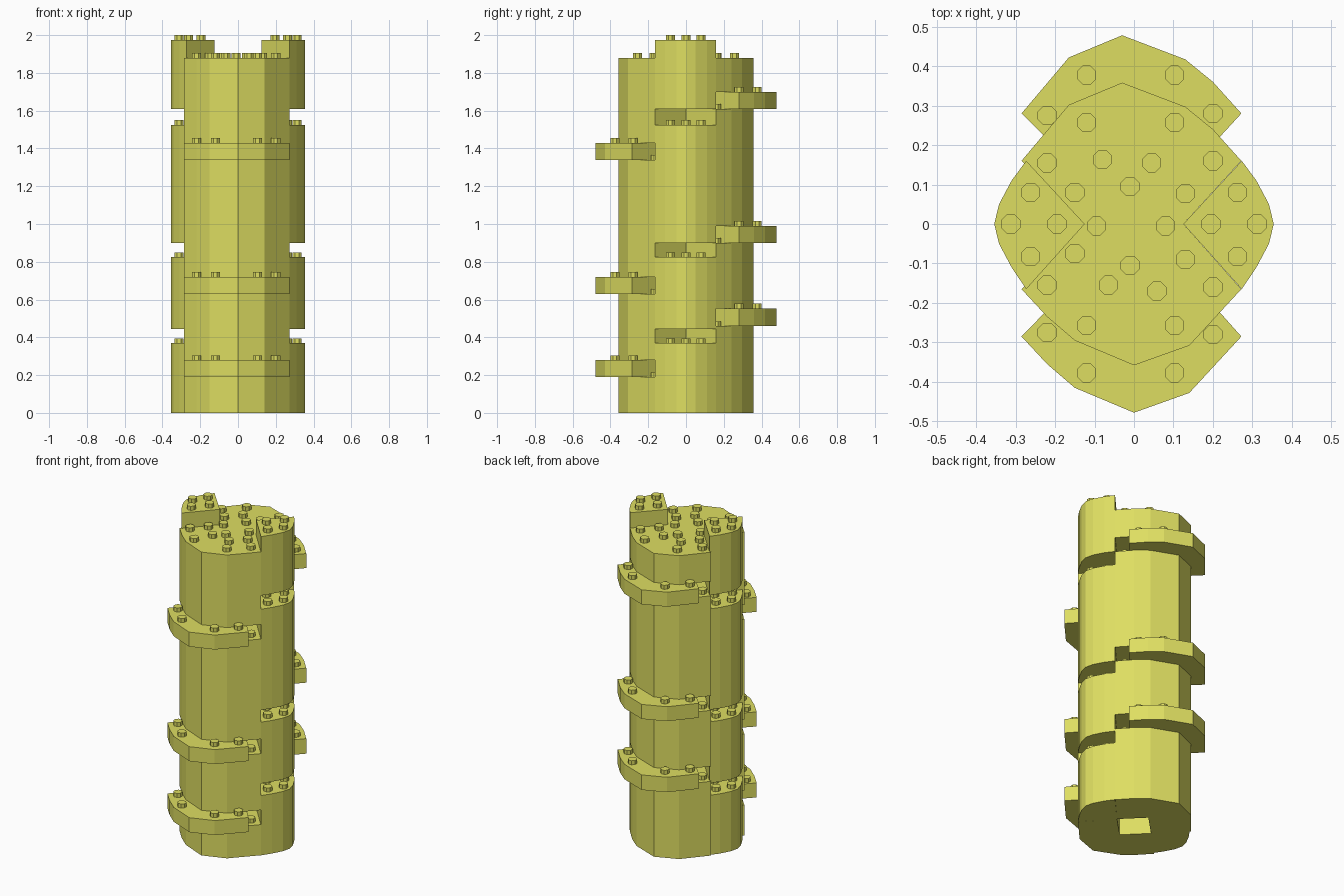
import bpy, bmesh, math

if "Cube" in bpy.data.objects:
    bpy.data.objects.remove(bpy.data.objects["Cube"])

yellow = bpy.data.materials.new("yellow")
yellow.diffuse_color = (0.73, 0.73, 0.12, 1)
yellow.use_nodes = True
yellow.node_tree.nodes["Principled BSDF"].inputs["Base Color"].default_value = yellow.diffuse_color


def finish(name, bm):
    bmesh.ops.recalc_face_normals(bm, faces=bm.faces)
    me = bpy.data.meshes.new(name)
    bm.to_mesh(me)
    bm.free()
    me.materials.append(yellow)
    ob = bpy.data.objects.new(name, me)
    bpy.context.collection.objects.link(ob)


def prism(bm, outline, z0, z1, dy=0.0):
    """Extrude a flat outline from z0 to z1, moved sideways by dy."""
    f = bm.faces.new([bm.verts.new((x, y + dy, z0)) for x, y in outline])
    ext = bmesh.ops.extrude_face_region(bm, geom=[f], use_keep_orig=True)
    top = [g for g in ext["geom"] if isinstance(g, bmesh.types.BMVert)]
    bmesh.ops.translate(bm, verts=top, vec=(0, 0, z1 - z0))


def studs(bm, points, z, dy=0.0):
    """Small eight-sided pegs on a surface at height z."""
    r = 0.026
    for x, y in points:
        ring = [(x + r * math.cos(math.pi * (k + .5) / 4),
                 y + r * math.sin(math.pi * (k + .5) / 4)) for k in range(8)]
        prism(bm, ring, z, z + 0.025, dy)


TOP, SIDE_TOP, SHIFT, TIP = 1.88, 1.975, 0.12, 0.125

# Quarter-wedge outlines around a diamond-shaped hollow
hollow = [(TIP, 0), (0, -TIP), (-TIP, 0)]
front = hollow + [(-.285, -.165), (-.22, -.235), (-.15, -.295), (0, -.358),
                  (.14, -.308), (.272, -.165)]
back = [(x, -y) for x, y in hollow] + [(-.285, .16), (-.165, .302), (-.03, .358),
                                      (.13, .297), (.20, .24), (.272, .16)]
side = [(TIP, 0), (.273, -.165), (.31, -.11), (.342, -.05), (.354, 0),
        (.342, .05), (.31, .11), (.273, .16)]

# Front and back halves: layers pushed outwards form the protruding ledges
outer_studs = [(-.12, .257), (.103, .257), (-.22, .155), (.20, .16)]
for name, shape, sgn, ledges in (
        ("front", front, -1, [(.19, .28), (.63, .72), (1.34, 1.43)]),
        ("back", back, 1, [(.46, .553), (.90, .99), (1.61, 1.70)])):
    pegs = [(x, sgn * y) for x, y in outer_studs]
    body, ledge, peg = bmesh.new(), bmesh.new(), bmesh.new()
    z = 0.0
    for lo, hi in ledges:
        prism(body, shape, z, lo)
        prism(ledge, shape, lo, hi, sgn * SHIFT)
        studs(peg, pegs, hi, sgn * SHIFT)
        studs(peg, pegs[2:], lo)
        z = hi
    prism(body, shape, z, TOP)
    studs(peg, pegs, TOP)
    finish(name + "_body", body)
    finish(name + "_ledges", ledge)
    finish(name + "_studs", peg)

# Left and right wedge blocks, stacked with open gaps
blocks = [(0, .37), (.445, .825), (.90, 1.525), (1.61, SIDE_TOP)]
for name, sx in (("right", 1), ("left", -1)):
    block, peg = bmesh.new(), bmesh.new()
    for lo, hi in blocks:
        prism(block, [(sx * x, y) for x, y in side], lo, hi)
        studs(peg, [(sx * x, y) for x, y in
                    ((.312, 0), (.195, 0), (.262, .08), (.262, -.083))], hi)
    finish(name + "_wedges", block)
    finish(name + "_wedge_studs", peg)

# Cap closing the hollow, and the inner studs of the top surface
cap = bmesh.new()
prism(cap, [(TIP, 0), (0, TIP), (-TIP, 0), (0, -TIP)], TOP - .09, TOP)
finish("top_cap", cap)
peg = bmesh.new()
studs(peg, [(-.01, .095), (-.01, -.105), (-.095, -.005), (.08, -.005),
            (-.15, .08), (.13, .077), (-.15, -.075), (.13, -.09),
            (-.08, .163), (.045, .155), (-.065, -.155), (.058, -.17)], TOP)
finish("top_studs", peg)
